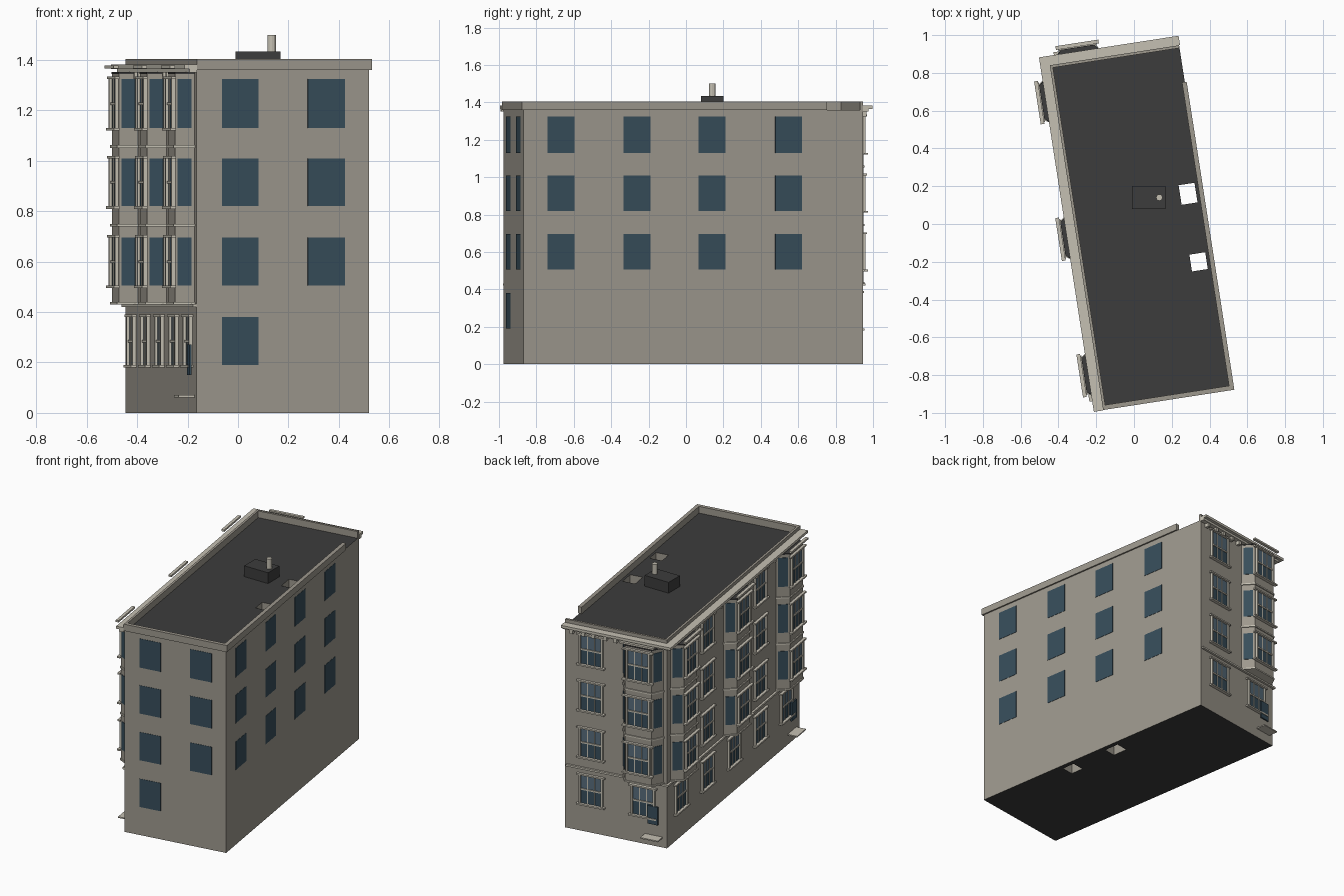
import bpy, bmesh, math
from mathutils import Vector

if "Cube" in bpy.data.objects:
    bpy.data.objects.remove(bpy.data.objects["Cube"])

# ---------- materials ----------
def mat(name, c):
    m = bpy.data.materials.new(name)
    m.diffuse_color = (*c, 1)
    m.use_nodes = True
    m.node_tree.nodes["Principled BSDF"].inputs["Base Color"].default_value = m.diffuse_color
    return m

WALL = mat("warm grey wall", (0.34, 0.315, 0.268))
ROOF = mat("dark roof", (0.045, 0.045, 0.045))
GLASS = mat("blue glass", (0.038, 0.074, 0.102))
PALE = mat("pale upper glass", (0.095, 0.15, 0.2))
TRIM = mat("cream trim", (0.56, 0.53, 0.45))

# ---------- plan: rectangle turned 8.8 degrees, corner A is front left ----------
ANG = math.radians(8.8)
U = Vector((math.cos(ANG), math.sin(ANG)))
V = Vector((-U.y, U.x))
A = Vector((-0.165, -0.975))
W, L, DECK, TOP = 0.693, 1.837, 1.36, 1.405

# facade frames: origin, direction along wall, outward direction
FRONT = (A, U, -V)
LEFT = (A, V, -U)
RIGHT = (A + U * W, V, U)
BACK = (A + V * L, U, V)
FLOORS = [(0.19, 0.38), (0.505, 0.695), (0.82, 1.01), (1.13, 1.325)]

parts = {}
def part(name, *mats):
    parts[name] = (bmesh.new(), mats)
    return parts[name][0]

def prism(bm, fr, pts, z0, z1):
    o, a, n = fr
    rings = [[bm.verts.new((*(o + a * s + n * d), z)) for s, d in pts] for z in (z0, z1)]
    k = len(pts)
    faces = [bm.faces.new(rings[0]), bm.faces.new(rings[1])]
    for i in range(k):
        j = (i + 1) % k
        faces.append(bm.faces.new((rings[0][i], rings[0][j], rings[1][j], rings[1][i])))
    bmesh.ops.recalc_face_normals(bm, faces=faces)

def box(bm, fr, s0, s1, d0, d1, z0, z1):
    prism(bm, fr, [(s0, d0), (s1, d0), (s1, d1), (s0, d1)], z0, z1)

# ---------- main block with two light wells running through it ----------
body = part("main_block", WALL, ROOF)
us = [0, 0.577, 0.662, W]
vs = [0, 0.643, 0.733, 1.0, 1.105, L]
wells = {(1, 1), (1, 3)}
solid = {(i, j) for i in range(3) for j in range(5)} - wells

def quad(pts, m):
    f = body.faces.new([body.verts.new((*(A + U * us[i] + V * vs[j]), z)) for i, j, z in pts])
    f.material_index = m

for i, j in solid:
    c = [(i, j), (i + 1, j), (i + 1, j + 1), (i, j + 1)]
    quad([(*p, DECK) for p in c], 1)
    quad([(*p, 0) for p in reversed(c)], 1)
    for k, nb in enumerate([(i, j - 1), (i + 1, j), (i, j + 1), (i - 1, j)]):
        if nb not in solid:
            p, q = c[k], c[(k + 1) % 4]
            quad([(*p, 0), (*q, 0), (*q, DECK), (*p, DECK)], 0)
bmesh.ops.remove_doubles(body, verts=body.verts, dist=1e-5)

# ---------- parapets ----------
par = part("parapet", WALL)
box(par, FRONT, 0, W + 0.01, -0.015, 0.01, DECK, TOP)
box(par, RIGHT, 0, 1.64, -0.015, 0.01, DECK, TOP)
box(par, LEFT, 0, L, -0.015, 0, DECK, TOP)
box(par, BACK, 0.015, W, -0.015, 0, DECK, TOP)

# ---------- cornice, belt course, brackets ----------
cor = part("cornice", TRIM)
belt = part("belt_course", TRIM)
brk = part("cornice_brackets", TRIM)
for fr, s0, s1 in ((LEFT, -0.012, L + 0.03), (BACK, -0.03, W + 0.005)):
    box(cor, fr, s0, s1, 0, 0.03, 1.35, 1.365)
    box(cor, fr, s0, s1 + (0.02 if fr is LEFT else 0), 0, 0.05, 1.365, 1.382)
    box(belt, fr, 0, s1 - 0.015, 0, 0.014, 0.42, 0.432)
for fr, spots in ((LEFT, (0.38, 0.47, 0.63, 0.72, 1.12, 1.21, 1.37, 1.46)),
                  (BACK, (0.34, 0.41, 0.49, 0.56, 0.64))):
    for s in spots:
        box(brk, fr, s - 0.01, s + 0.01, 0, 0.025, 1.325, 1.35)

# ---------- windows ----------
glass = part("window_glass", GLASS)
upper = part("upper_sash_glass", PALE)
frames = part("window_frames", TRIM)
sills = part("window_sills", TRIM)

def flat_window(fr, s0, s1, z0, z1):
    box(glass, fr, s0, s1, -0.002, 0.002, z0, z1)

def trimmed_window(fr, s, d, z0, z1, h=0.07, ledge=0.095):
    zm = (z0 + z1) / 2
    box(glass, fr, s - h, s + h, d - 0.002, d + 0.003, z0, zm)
    box(upper, fr, s - h, s + h, d - 0.002, d + 0.003, zm, z1)
    for e in (-1, 1):
        a, b = sorted((s + e * h, s + e * (h + 0.012)))
        box(frames, fr, a, b, d, d + 0.014, z0, z1)
        m = s + e * h / 3
        box(frames, fr, m - 0.003, m + 0.003, d, d + 0.007, z0, z1)
    box(frames, fr, s - h, s + h, d, d + 0.009, zm - 0.005, zm + 0.005)
    box(sills, fr, s - ledge, s + ledge, d, d + 0.022, z0 - 0.01, z0)
    box(sills, fr, s - ledge, s + ledge, d, d + 0.018, z1, z1 + 0.01)

# plain windows on the front and right walls
for n, (z0, z1) in enumerate(FLOORS):
    flat_window(FRONT, 0.103, 0.248, z0, z1)
    if n:
        flat_window(FRONT, 0.447, 0.596, z0, z1)
        for s in (0.13, 0.542, 0.948, 1.362):
            flat_window(RIGHT, s, s + 0.145, z0, z1)

# trimmed windows on the left and back walls
BAYS = [(LEFT, 0.187), (LEFT, 0.918), (LEFT, 1.65), (BACK, 0.16)]
for fr, s in ((LEFT, 0.552), (LEFT, 1.284), (BACK, 0.515)):
    for z0, z1 in FLOORS:
        trimmed_window(fr, s, 0, z0, z1)

# ---------- canted bays on the upper three floors ----------
bay = part("bay_walls", WALL)
bay_roof = part("bay_roofs", ROOF)
bands = part("bay_bands", TRIM)
D, H1, H2 = 0.07, 0.09, 0.137
def outline(s, g=0.0):
    return [(s - H2 - g, 0), (s - H1 - g / 2, D + g), (s + H1 + g / 2, D + g), (s + H2 + g, 0)]

for fr, s in BAYS:
    o, a, n = fr
    prism(bay, fr, outline(s), 0.435, 1.345)
    prism(bay_roof, fr, outline(s, 0.002), 1.345, 1.352)
    for z in (0.43, 0.74, 1.052):
        prism(bands, fr, outline(s, 0.007), z, z + 0.01)
    box(bands, fr, s - 0.115, s + 0.115, D + 0.005, D + 0.025, 1.366, 1.378)
    trimmed_window(fr, s, 0, *FLOORS[0])
    for z0, z1 in FLOORS[1:]:
        trimmed_window(fr, s, D, z0, z1, 0.07, 0.105)
    # glass on both slanted sides
    for e in (-1, 1):
        p = o + a * (s + e * H2)
        q = o + a * (s + e * H1) + n * D
        t = (q - p).normalized()
        nn = Vector((-t.y, t.x))
        if nn.dot(a * e) < 0:
            nn = -nn
        w = (q - p).length
        for z0, z1 in FLOORS[1:]:
            box(glass, (p, t, nn), 0.012, w - 0.012, -0.002, 0.003, z0, z1)

# ---------- entrance plates and steps ----------
door = part("entrance_panels", GLASS)
step = part("entrance_steps", TRIM)
for fr, s in ((LEFT, 0.105), (BACK, 0.09)):
    box(door, fr, s - 0.035, s + 0.035, 0.008, 0.017, 0.15, 0.272)
    box(step, fr, s - 0.06, s + 0.06, 0, 0.065, 0.062, 0.07)

# ---------- roof box (square to the world axes) and pipe ----------
WORLD = (Vector((0, 0)), Vector((1, 0)), Vector((0, 1)))
rb = part("roof_box", ROOF)
box(rb, WORLD, -0.01, 0.168, 0.08, 0.2, DECK, 1.433)
pipe = part("roof_pipe", TRIM)
prism(pipe, WORLD, [(0.134 + 0.017 * math.cos(k * math.pi / 6),
                     0.14 + 0.017 * math.sin(k * math.pi / 6)) for k in range(12)], 1.43, 1.5)

# ---------- make objects ----------
for name, (bm, mats) in parts.items():
    me = bpy.data.meshes.new(name)
    bm.to_mesh(me)
    bm.free()
    for m in mats:
        me.materials.append(m)
    bpy.context.collection.objects.link(bpy.data.objects.new(name, me))
